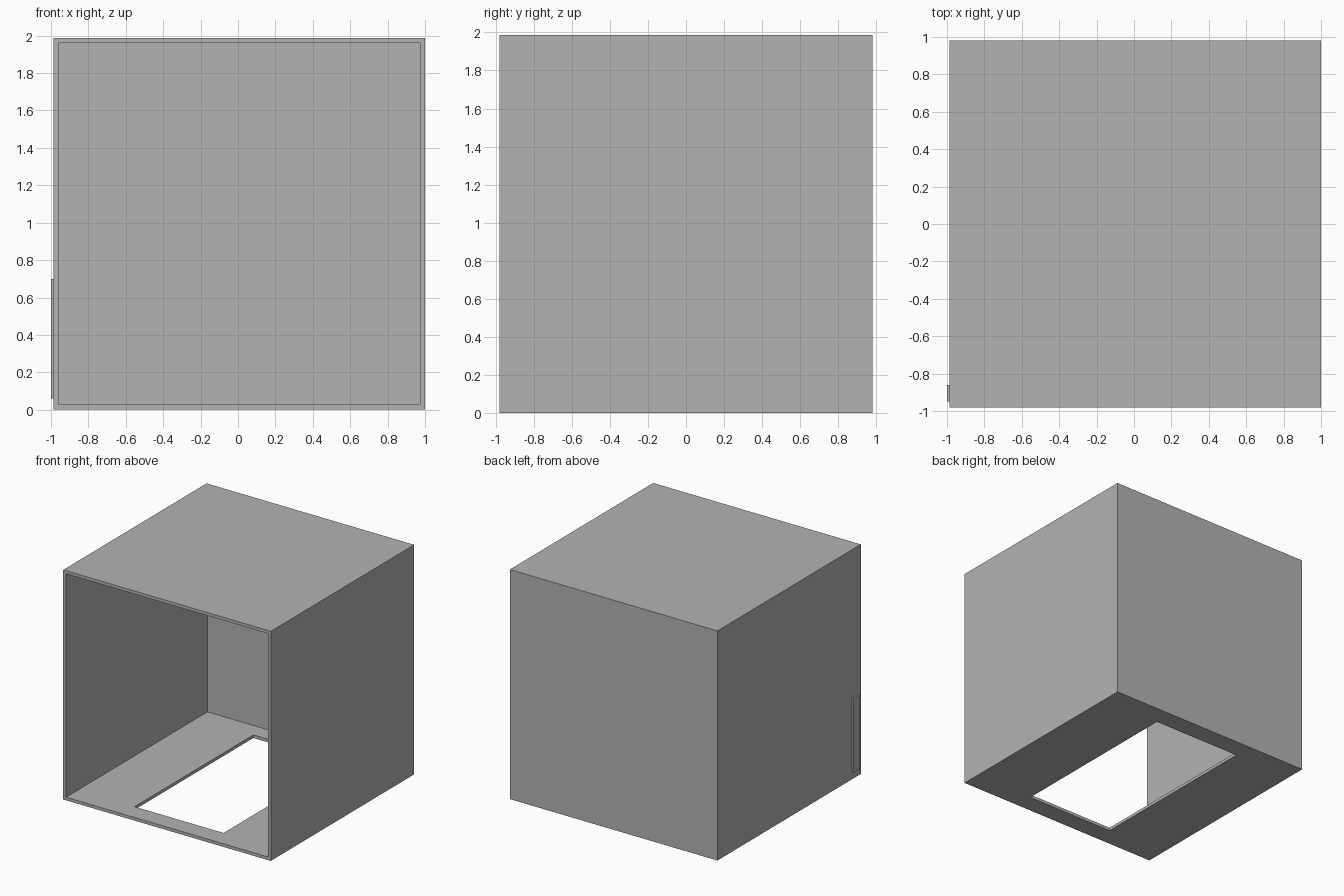
import bpy

cube = bpy.data.objects.get("Cube")
if cube:
    bpy.data.objects.remove(cube, do_unlink=True)

# Single grey finish
grey = bpy.data.materials.new("light grey")
grey.use_nodes = True
colour = (0.45, 0.45, 0.45, 1)
grey.diffuse_color = colour
grey.node_tree.nodes["Principled BSDF"].inputs["Base Color"].default_value = colour


def block(name, low, high):
    """Axis-aligned box between two corners."""
    centre = [(a + b) / 2 for a, b in zip(low, high)]
    bpy.ops.mesh.primitive_cube_add(size=1, location=centre)
    ob = bpy.context.object
    ob.name = name
    ob.scale = [b - a for a, b in zip(low, high)]
    bpy.ops.object.transform_apply(location=False, rotation=False, scale=True)
    ob.data.materials.append(grey)
    return ob


def cut(target, cutter):
    """Subtract a hidden helper from the target."""
    mod = target.modifiers.new(cutter.name, "BOOLEAN")
    mod.operation = "DIFFERENCE"
    mod.solver = "EXACT"
    mod.object = cutter
    cutter.hide_render = True
    cutter.hide_set(True)
    cutter.display_type = "WIRE"


LEFT, RIGHT, DEPTH, TOP, WALL = -0.987, 1.0, 0.98, 1.987, 0.027

# Open-fronted housing with thin walls
housing = block("housing", (LEFT, -DEPTH, 0), (RIGHT, DEPTH, TOP))
cavity = block("cavity_cutter", (LEFT + WALL, -DEPTH - 0.1, WALL),
               (RIGHT - WALL, DEPTH - WALL, TOP - WALL))
cut(housing, cavity)

# Rectangular opening in the floor
opening = block("floor_opening_cutter", (-0.42, -0.815, -0.1), (0.432, 0.81, 0.1))
cut(housing, opening)

# Blank raised label strip low on the side wall, near the front edge
block("label_strip", (-1.0, -0.95, 0.06), (LEFT, -0.86, 0.70))
